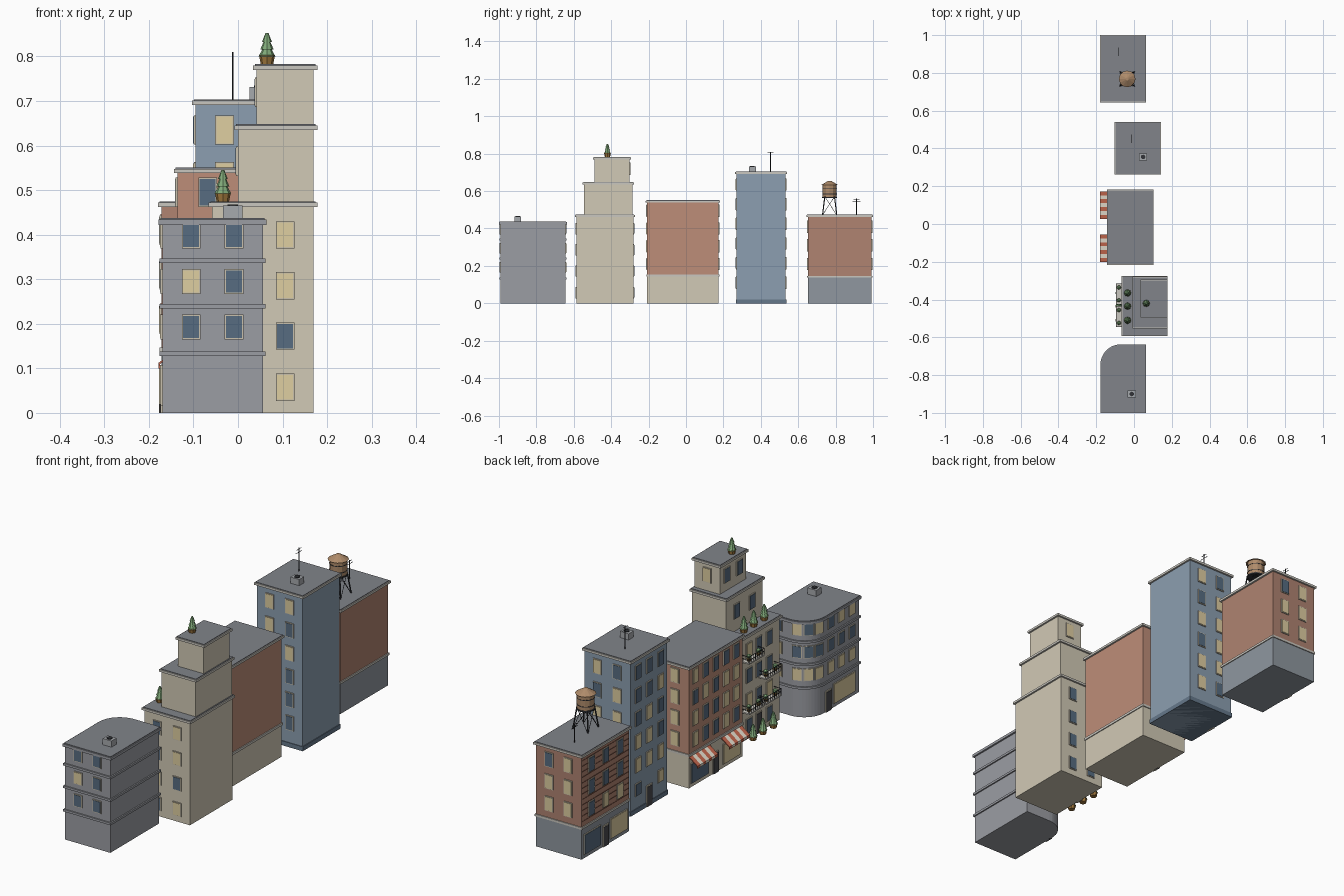
import bpy, bmesh, math, random
from mathutils import Matrix, Vector

if "Cube" in bpy.data.objects:
    bpy.data.objects.remove(bpy.data.objects["Cube"])

random.seed(4)
COL = dict(grey='9A9CA2', cream='D0C8B4', brick='BC8C78', brick2='AE8270', blue='8B9DAF', slate='8E969E',
           trim='C9C6BE', roof='808389', dark='66788A', glass='586C80', lit='DECDA0', frame='C8C0AC',
           door='4A4A4E', metal='34363A', wood='AD8A6A', pot='A07840', leaf='7FA878', red='C4674F',
           white='E8E0D0', line='7A5244', unit='A5A8AC')
parts, mats = {}, {}


def mat(c):
    if c not in mats:
        m = bpy.data.materials.new(c)
        m.diffuse_color = [(int(COL[c][i:i + 2], 16) / 255) ** 2.2 for i in (0, 2, 4)] + [1]
        m.use_nodes = True
        m.node_tree.nodes["Principled BSDF"].inputs["Base Color"].default_value = m.diffuse_color
        mats[c] = m
    return mats[c]


def part(name, c):
    return parts.setdefault((name, c), bmesh.new())


def box(name, c, center, size, ang=0.0, tilt=0.0):
    m = (Matrix.Translation(center) @ Matrix.Rotation(ang, 4, 'Z') @ Matrix.Rotation(tilt, 4, 'Y')
         @ Matrix.Diagonal((*size, 1)))
    bmesh.ops.create_cube(part(name, c), size=1, matrix=m)


def cone(name, c, x, y, z0, z1, r0, r1, n):
    bmesh.ops.create_cone(part(name, c), cap_ends=True, segments=n, radius1=r0, radius2=r1,
                          depth=z1 - z0, matrix=Matrix.Translation((x, y, (z0 + z1) / 2)))


def rod(name, c, a, b, r):
    a, b = Vector(a), Vector(b)
    m = Matrix.Translation((a + b) / 2) @ (b - a).to_track_quat('Z', 'Y').to_matrix().to_4x4()
    bmesh.ops.create_cone(part(name, c), cap_ends=True, segments=6, radius1=r, radius2=r,
                          depth=(b - a).length, matrix=m)


def prism(name, c, f, z0, z1, grow=0.0, r=0.0):
    """Extruded footprint, optionally with the street corner (-x, +y) rounded."""
    x0, x1, y0, y1 = f[0] - grow, f[1] + grow, f[2] - grow, f[3] + grow
    pts = [(x0, y0), (x1, y0), (x1, y1)]
    if r:
        r += grow
        pts += [(x0 + r + r * math.cos(t), y1 - r + r * math.sin(t))
                for t in (math.pi / 2 * (1 + i / 12) for i in range(13))]
    else:
        pts.append((x0, y1))
    bm = part(name, c)
    low = [bm.verts.new((*p, z0)) for p in pts]
    top = [bm.verts.new((*p, z1)) for p in pts]
    bm.faces.new(low[::-1])
    bm.faces.new(top)
    for i in range(len(pts)):
        j = (i + 1) % len(pts)
        bm.faces.new((low[i], low[j], top[j], top[i]))


def roof(name, f, z, r=0.0):
    prism(name + '_cornice', 'trim', f, z - 0.013, z - 0.003, 0.008, r)
    prism(name + '_roof', 'roof', f, z - 0.003, z, 0.004, r)


def window(name, x, y, z, ang, w=0.036, h=0.06, lit=None):
    """Framed pane; ang is the direction the wall faces, z the sill height."""
    if lit is None:
        lit = random.random() < 0.4
    box(name + '_window_frames', 'frame', (x, y, z + h / 2), (0.008, w + 0.006, h + 0.006), ang)
    box(name + '_window_panes', 'lit' if lit else 'glass', (x, y, z + h / 2), (0.011, w, h), ang)


S, N, W = -math.pi / 2, math.pi / 2, math.pi


def sides(name, f, rows, faces=(S, N), lit=(), off=0.048, **k):
    xm = (f[0] + f[1]) / 2
    for a in faces:
        for i, z in enumerate(rows):
            for j, s in enumerate((-off, off)):
                window(name, xm + s, f[2] if a == S else f[3], z, a,
                       lit=((i, j) in lit) if a == S and lit else None, **k)


def street(name, f, rows, ys, **k):
    for z in rows:
        for y in ys:
            window(name, f[0], y, z, W, **k)


def shop(name, x, y0, y1, lit, z1=0.105):
    window(name + '_shop', x, (y0 + y1) / 2, 0.02, W, abs(y1 - y0), z1 - 0.02, lit)


def door(name, x, y, h=0.095):
    box(name + '_door_frame', 'frame', (x, y, h / 2), (0.008, 0.042, h), 0)
    box(name + '_door', 'door', (x, y, h / 2 - 0.003), (0.011, 0.034, h - 0.006), 0)


def tree(x, y, z):
    cone('tree_pots', 'pot', x, y, z, z + 0.02, 0.014, 0.018, 8)
    for z0, z1, r in ((0.017, 0.042, 0.019), (0.033, 0.057, 0.015), (0.05, 0.07, 0.011)):
        cone('trees', 'leaf', x, y, z + z0, z + z1, r, r * 0.3, 8)


def roof_unit(x, y, z):
    box('roof_units', 'unit', (x, y, z + 0.014), (0.044, 0.036, 0.028))
    cone('roof_unit_fans', 'metal', x, y, z + 0.028, z + 0.031, 0.012, 0.012, 12)


def antenna(x, y, z, h):
    rod('antennas', 'metal', (x, y, z), (x, y, z + h), 0.0018)
    for k, w in ((0.95, 0.016), (0.82, 0.022)):
        rod('antennas', 'metal', (x, y - w, z + h * k), (x, y + w, z + h * k), 0.0012)


# Grey corner building with rounded street corner
A, R = (-0.17, 0.056, -0.992, -0.645), 0.1
prism('corner_building', 'grey', A, 0, 0.425, 0, R)
for z in (0.128, 0.234, 0.336):
    prism('corner_bands', 'grey', A, z, z + 0.01, 0.006, R)
prism('corner_cornice', 'grey', A, 0.422, 0.434, 0.008, R)
prism('corner_roof', 'roof', A, 0.434, 0.437, 0.004, R)
rows = (0.168, 0.27, 0.372)
sides('corner', A, rows, (S,), {(1, 0)}, h=0.05)
for z in rows:
    window('corner', -0.01, A[3], z, N, h=0.05)
    for d in (108, 135, 162):
        a = math.radians(d)
        window('corner', A[0] + R + (R - 0.001) * math.cos(a), A[3] - R + (R - 0.001) * math.sin(a), z, a, h=0.05)
street('corner', A, rows, (-0.79, -0.865, -0.94), h=0.05)
shop('corner', A[0], -0.96, -0.81, True)
door('corner', A[0], -0.772)
roof_unit(-0.012, -0.9, 0.437)

# Cream stepped tower with terraces
tiers = [((-0.058, 0.17, -0.586, -0.282), 0, 0.475), ((0.0, 0.17, -0.545, -0.287), 0.47, 0.648),
         ((0.042, 0.17, -0.488, -0.302), 0.64, 0.783)]
for i, (f, z0, z1) in enumerate(tiers):
    prism('stepped_tower', 'cream', f, z0, z1 - 0.008)
    roof('tier_%d' % (i + 1), f, z1)
B = tiers[0][0]
rows = (0.03, 0.145, 0.258, 0.372)
sides('tower', B, rows, lit={(0, 1), (2, 1), (3, 1), (1, 0)}, off=0.05, h=0.055)
ys = (-0.365, -0.435, -0.51)
street('tower', B, rows[1:], ys)
street('tower', B, rows[:1], (-0.365, -0.51))
door('tower', B[0], -0.435)
street('tower_upper', tiers[1][0], (0.535,), (-0.36, -0.47))
street('tower_top', tiers[2][0], (0.69,), (-0.35, -0.44))
window('tower_top', 0.106, -0.302, 0.69, N)
for y in ys:
    tree(-0.034, y, 0.475)
    tree(-0.08, y, 0)
tree(0.065, -0.42, 0.783)
# Balconies with rails and planted pots
for y, z in ((-0.37, 0.365), (-0.49, 0.25), (-0.37, 0.137), (-0.49, 0.137)):
    box('balcony_slabs', 'trim', (-0.077, y, z), (0.038, 0.11, 0.006))
    for h in (0.015, 0.03):
        box('balcony_rails', 'metal', (-0.094, y, z + h), (0.002, 0.11, 0.002))
        for s in (-1, 1):
            box('balcony_rails', 'metal', (-0.077, y + s * 0.054, z + h), (0.036, 0.002, 0.002))
    for i in range(8):
        box('balcony_rails', 'metal', (-0.094, y - 0.054 + i * 0.0154, z + 0.016), (0.002, 0.002, 0.03))
    for s in (-0.034, 0.034):
        cone('balcony_pots', 'pot', -0.08, y + s, z + 0.003, z + 0.015, 0.008, 0.01, 8)
        bmesh.ops.create_icosphere(part('balcony_bushes', 'leaf'), subdivisions=1, radius=0.012,
                                   matrix=Matrix.Translation((-0.08, y + s, z + 0.023)))

# Brick block over cream shops with striped awnings
C = (-0.136, 0.096, -0.208, 0.174)
prism('shop_base', 'cream', C, 0, 0.145)
prism('shop_band', 'trim', C, 0.143, 0.154, 0.004)
prism('brick_block', 'brick', C, 0.15, 0.545)
roof('brick_block', C, 0.551)
rows = (0.18, 0.275, 0.37, 0.465)
sides('block', C, rows)
street('block', C, rows, [-0.017 + 0.073 * i for i in range(-2, 3)], w=0.034)
door('block', C[0], -0.015)
for yc, lit in ((-0.128, True), (0.1, False)):
    shop('block', C[0], yc - 0.06, yc + 0.06, lit)
    for i in range(7):
        c, y = ('red', 'white')[i % 2], yc + (i - 3) * 0.0208
        box('awning', c, (-0.157, y, 0.126), (0.052, 0.0208, 0.004), 0, -0.65)
        box('awning_valance', c, (-0.177, y, 0.106), (0.003, 0.0208, 0.012))

# Tall blue block
D = (-0.095, 0.134, 0.27, 0.533)
prism('blue_block', 'blue', D, 0, 0.695)
prism('blue_plinth', 'dark', D, 0, 0.02, 0.003)
roof('blue_block', D, 0.704)
rows = [0.08 + 0.105 * i for i in range(6)]
sides('blue', D, rows, off=0.05)
street('blue', D, rows[1:], (0.32, 0.4, 0.48))
street('blue', D, rows[:1], (0.32, 0.48), h=0.05)
door('blue', D[0], 0.4)
roof_unit(0.048, 0.355, 0.704)
antenna(-0.012, 0.452, 0.7, 0.11)

# Low brick block with slate shop floor
E = (-0.172, 0.056, 0.652, 0.992)
prism('slate_base', 'slate', E, 0, 0.14)
prism('slate_band', 'trim', E, 0.137, 0.147, 0.004)
prism('low_brick_block', 'brick2', E, 0.14, 0.468)
for i in range(12):
    box('brick_courses', 'line', (E[0], 0.822, 0.17 + i * 0.025), (0.003, 0.336, 0.003))
roof('low_block', E, 0.475)
rows = (0.18, 0.28, 0.38)
sides('low', E, rows)
street('low', E, rows, (0.72, 0.822, 0.924))
shop('low', E[0], 0.67, 0.785, True)
shop('low', E[0], 0.86, 0.975, False)
door('low', E[0], 0.822)
antenna(-0.08, 0.912, 0.47, 0.09)

# Water tower: splayed legs, braces, tank and conical lid
wx, wy = -0.036, 0.768
feet = [(1, 1), (-1, 1), (-1, -1), (1, -1)]
for i, (a, b) in enumerate(feet):
    c, d = feet[(i + 1) % 4]
    lo, hi = (wx + a * 0.038, wy + b * 0.038, 0.472), (wx + a * 0.026, wy + b * 0.026, 0.57)
    lo2, hi2 = (wx + c * 0.038, wy + d * 0.038, 0.472), (wx + c * 0.026, wy + d * 0.026, 0.57)
    rod('tower_legs', 'metal', lo, hi, 0.003)
    rod('tower_braces', 'metal', lo, hi2, 0.0012)
    rod('tower_braces', 'metal', lo2, hi, 0.0012)
cone('tank_platform', 'metal', wx, wy, 0.562, 0.568, 0.04, 0.04, 12)
cone('water_tank', 'wood', wx, wy, 0.568, 0.633, 0.037, 0.037, 12)
for z in (0.583, 0.613):
    cone('tank_hoops', 'metal', wx, wy, z, z + 0.003, 0.038, 0.038, 12)
cone('tank_lid', 'wood', wx, wy, 0.633, 0.655, 0.044, 0.008, 12)

# Turn the collected geometry into named objects
for (name, c), bm in parts.items():
    me = bpy.data.meshes.new(name)
    bm.to_mesh(me)
    bm.free()
    me.materials.append(mat(c))
    bpy.context.collection.objects.link(bpy.data.objects.new(name, me))
